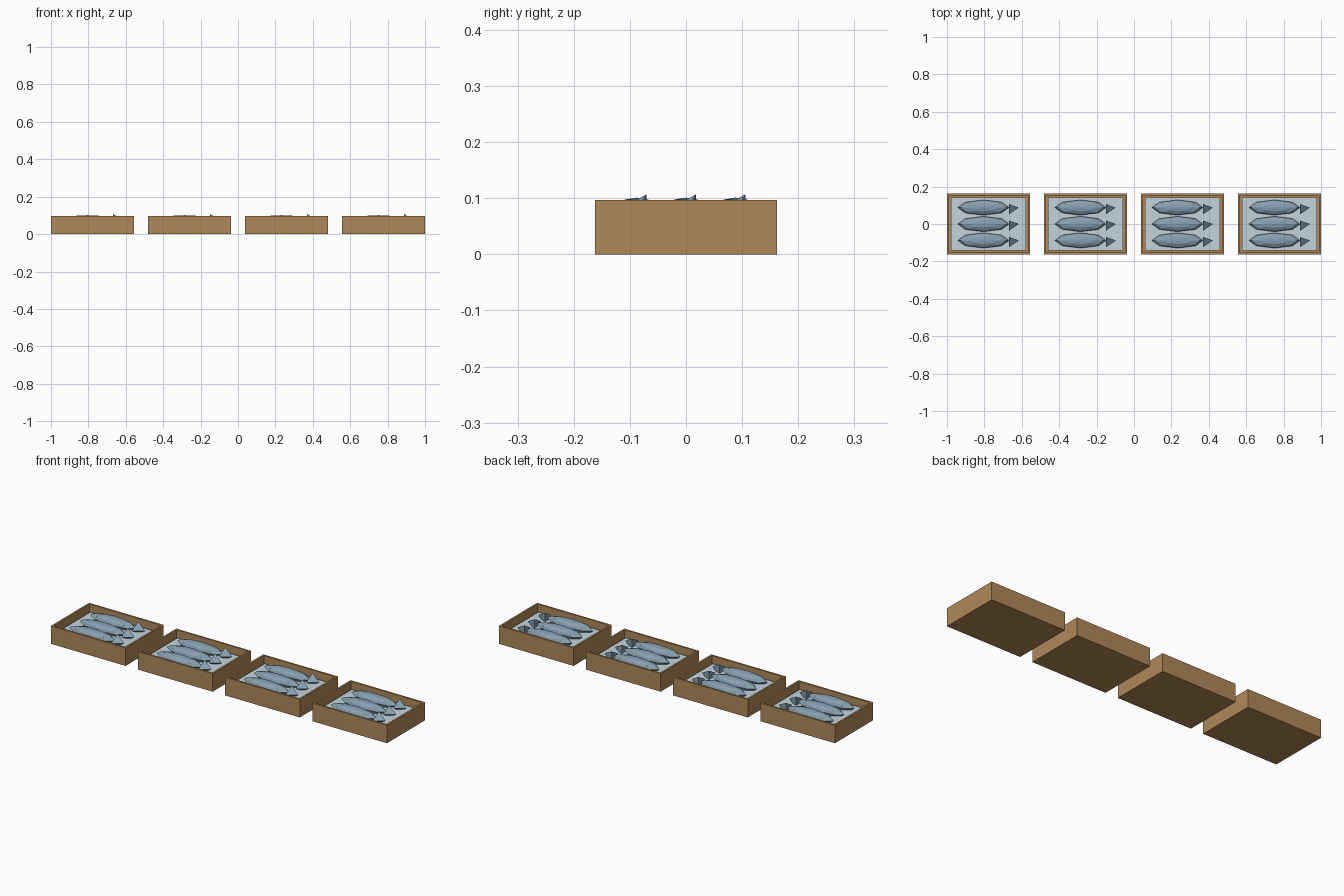
import bpy, bmesh
from math import radians, pi
from mathutils import Matrix, Vector

if "Cube" in bpy.data.objects:
    bpy.data.objects.remove(bpy.data.objects["Cube"])

CRATE_W, CRATE_D, CRATE_H, WALL = 0.444, 0.324, 0.097, 0.014
PITCH = 0.5187
ICE_TOP, FISH_Z = 0.06, 0.076


def material(name, rgb):
    m = bpy.data.materials.new(name)
    m.diffuse_color = (*rgb, 1)
    m.use_nodes = True
    m.node_tree.nodes["Principled BSDF"].inputs["Base Color"].default_value = m.diffuse_color
    return m


wood = material("wood", (0.43, 0.25, 0.10))
ice_blue = material("ice", (0.55, 0.66, 0.72))
silver = material("fish_silver", (0.24, 0.35, 0.43))


def finish(bm, name, mat):
    bmesh.ops.recalc_face_normals(bm, faces=bm.faces)
    me = bpy.data.meshes.new(name)
    bm.to_mesh(me)
    bm.free()
    me.materials.append(mat)
    ob = bpy.data.objects.new(name, me)
    bpy.context.collection.objects.link(ob)
    return ob


def box_matrix(center, size):
    return Matrix.Translation(center) @ Matrix.Diagonal((*size, 1))


# Open crate: a box whose top is inset and pushed down
def crate(x, n):
    bm = bmesh.new()
    bmesh.ops.create_cube(bm, size=1, matrix=box_matrix((x, 0, CRATE_H / 2), (CRATE_W, CRATE_D, CRATE_H)))
    bm.normal_update()
    top = max(bm.faces, key=lambda f: f.calc_center_median().z)
    bmesh.ops.inset_region(bm, faces=[top], thickness=WALL)
    ext = bmesh.ops.extrude_discrete_faces(bm, faces=[top])["faces"][0]
    bmesh.ops.translate(bm, verts=ext.verts, vec=(0, 0, WALL - CRATE_H))
    finish(bm, f"crate_{n}", wood)


# Slab of ice resting on the crate floor
def ice(x, n):
    bm = bmesh.new()
    h = ICE_TOP - WALL
    bmesh.ops.create_cube(bm, size=1, matrix=box_matrix((x, 0, WALL + h / 2), (0.402, 0.286, h)))
    finish(bm, f"ice_{n}", ice_blue)


# Fish: faceted flattened body plus a three-sided tail pyramid
def fish(x, y, name):
    bm = bmesh.new()
    bmesh.ops.create_uvsphere(bm, u_segments=8, v_segments=6, radius=1,
                              matrix=box_matrix((x - 0.027, y, FISH_Z), (0.137, 0.041, 0.025)))
    finish(bm, f"{name}_body", silver)

    bm = bmesh.new()
    base_x, tip_x, r = x + 0.110, x + 0.163, 0.036
    ring = [bm.verts.new((base_x, y + dy * r, FISH_Z + dz * r))
            for dy, dz in ((0.5, 0.866), (-1, 0), (0.5, -0.866))]
    tip = bm.verts.new((tip_x, y, FISH_Z))
    bm.faces.new(ring)
    for i in range(3):
        bm.faces.new((ring[i], ring[(i + 1) % 3], tip))
    finish(bm, f"{name}_tail", silver)


# Row of four crates, three fish in each
for i in range(4):
    cx = (i - 1.5) * PITCH
    crate(cx, i + 1)
    ice(cx, i + 1)
    for j in range(3):
        fish(cx, (j - 1) * 0.088, f"fish_{i + 1}_{j + 1}")
